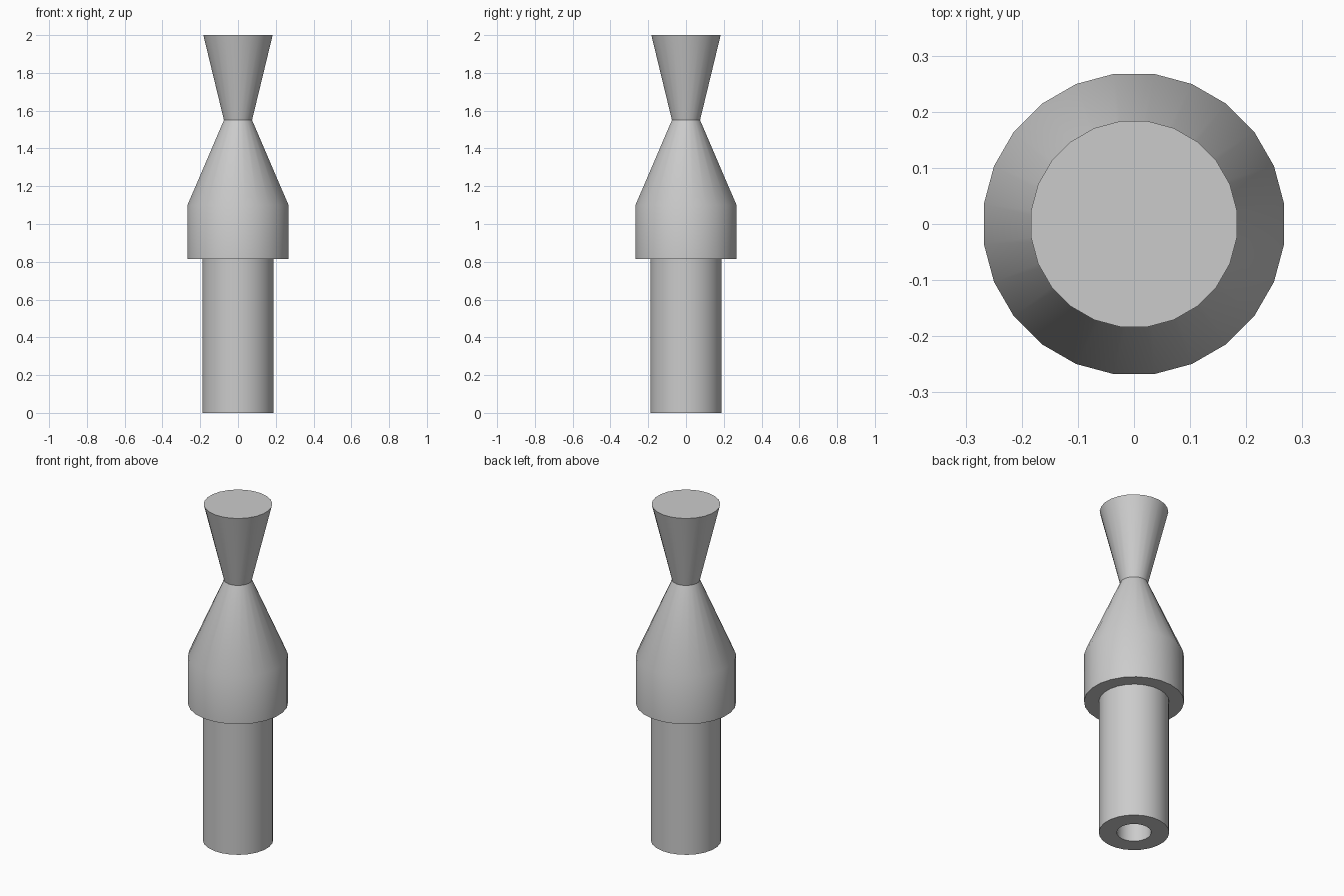
import bpy, bmesh, math

if "Cube" in bpy.data.objects:
    bpy.data.objects.remove(bpy.data.objects["Cube"])

SIDES = 24


def lathe(name, profile):
    """Revolve a (radius, z) profile around z and close open ends with caps."""
    bm = bmesh.new()
    rings = []
    for r, z in profile:
        ring = []
        for i in range(SIDES):
            a = 2 * math.pi * (i + 0.5) / SIDES
            ring.append(bm.verts.new((r * math.cos(a), r * math.sin(a), z)))
        rings.append(ring)
    for lo, hi in zip(rings, rings[1:]):
        for i in range(SIDES):
            j = (i + 1) % SIDES
            bm.faces.new((lo[i], lo[j], hi[j], hi[i]))
    bm.faces.new(rings[0])
    bm.faces.new(rings[-1])
    bmesh.ops.recalc_face_normals(bm, faces=bm.faces)
    mesh = bpy.data.meshes.new(name)
    bm.to_mesh(mesh)
    bm.free()
    obj = bpy.data.objects.new(name, mesh)
    bpy.context.collection.objects.link(obj)
    bpy.ops.object.select_all(action='DESELECT')
    obj.select_set(True)
    bpy.context.view_layer.objects.active = obj
    bpy.ops.object.shade_smooth_by_angle(angle=math.radians(30))
    return obj


# One turned body: blind bore, hollow shaft, collar, taper, neck, flared head
lathe("turned_body", [
    (0.093, 0.815),   # bore end
    (0.093, 0.0),     # bore mouth
    (0.19, 0.0),      # shaft foot
    (0.19, 0.815),    # shaft top
    (0.27, 0.815),    # collar underside
    (0.27, 1.10),     # collar top
    (0.075, 1.55),    # neck
    (0.185, 2.0),     # flared head
])
